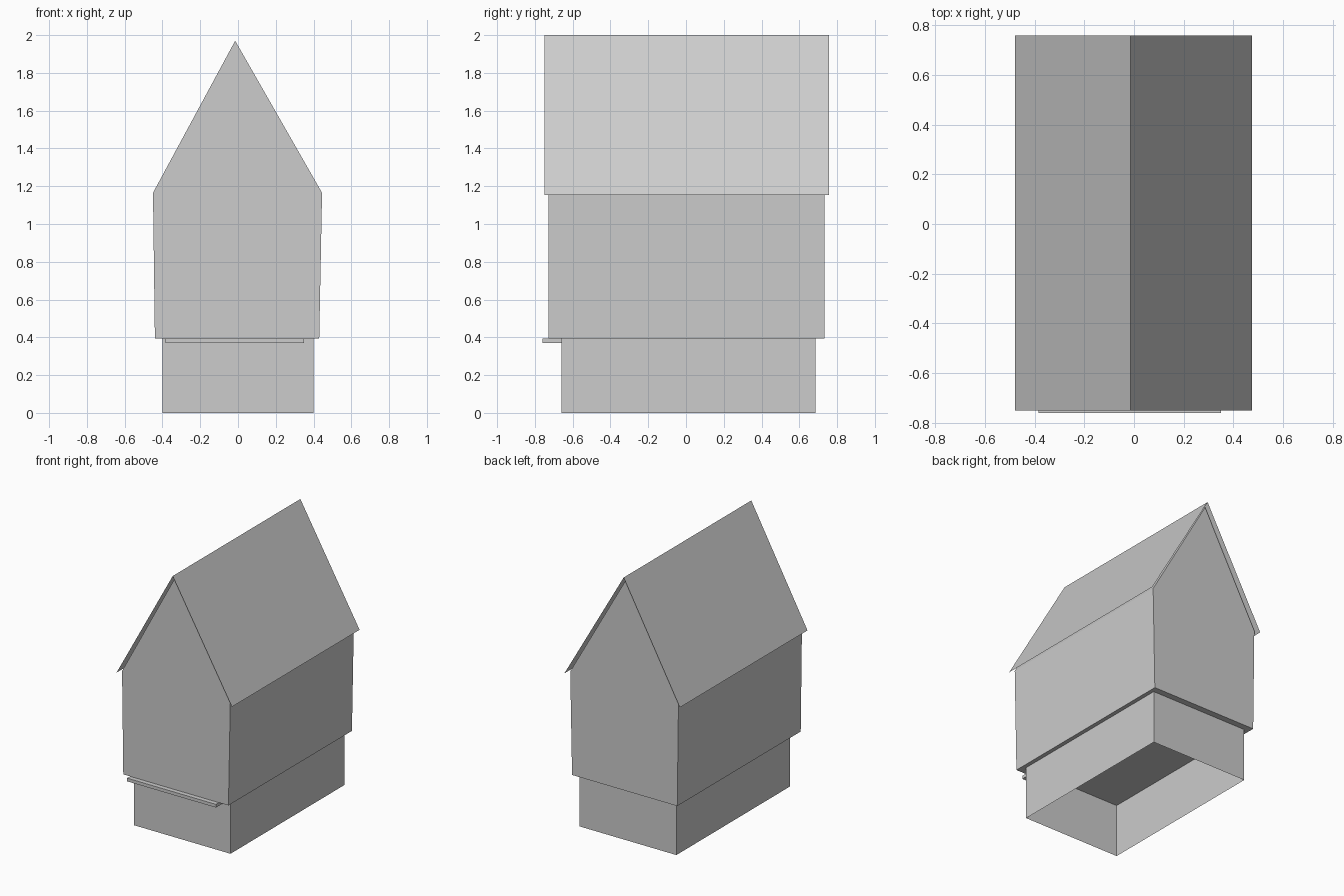
import bpy

cube = bpy.data.objects.get("Cube")
if cube:
    bpy.data.objects.remove(cube, do_unlink=True)

grey = bpy.data.materials.new("light_grey")
grey.use_nodes = True
colour = (0.604, 0.604, 0.604, 1.0)
grey.diffuse_color = colour
grey.node_tree.nodes["Principled BSDF"].inputs["Base Color"].default_value = colour


def extrude(name, profile, y0, y1, skip=(), caps=True):
    """Sweep an (x, z) profile, counter-clockwise from the front, along y.
    Edges listed in skip get no side face."""
    n = len(profile)
    verts = [(x, y, z) for y in (y0, y1) for x, z in profile]
    faces = [(i, i + n, (i + 1) % n + n, (i + 1) % n)
             for i in range(n) if i not in skip]
    if caps:
        faces += [tuple(range(n)), tuple(reversed(range(n, 2 * n)))]
    mesh = bpy.data.meshes.new(name)
    mesh.from_pydata(verts, [], faces)
    mesh.materials.append(grey)
    obj = bpy.data.objects.new(name, mesh)
    bpy.context.collection.objects.link(obj)
    return obj


def rect(x0, x1, z0, z1):
    return [(x0, z0), (x1, z0), (x1, z1), (x0, z1)]


# Foundation: four thin walls, open below and closed by the house floor
extrude("foundation", rect(-0.40, 0.40, 0, 0.395), -0.66, 0.685, skip=(0, 2))

# House body with slightly flaring walls and pointed gables
extrude("house_body",
        [(-0.44, 0.395), (0.43, 0.395), (0.445, 1.165),
         (-0.015, 1.97), (-0.45, 1.165)], -0.727, 0.732)

# Roof: two thin overhanging sheets meeting at the ridge
extrude("roof", [(0.475, 1.153), (-0.015, 2.0), (-0.48, 1.153)],
        -0.75, 0.758, skip=(2,), caps=False)

# Ledge under the front wall
extrude("front_ledge", rect(-0.385, 0.35, 0.37, 0.394), -0.76, -0.66)
